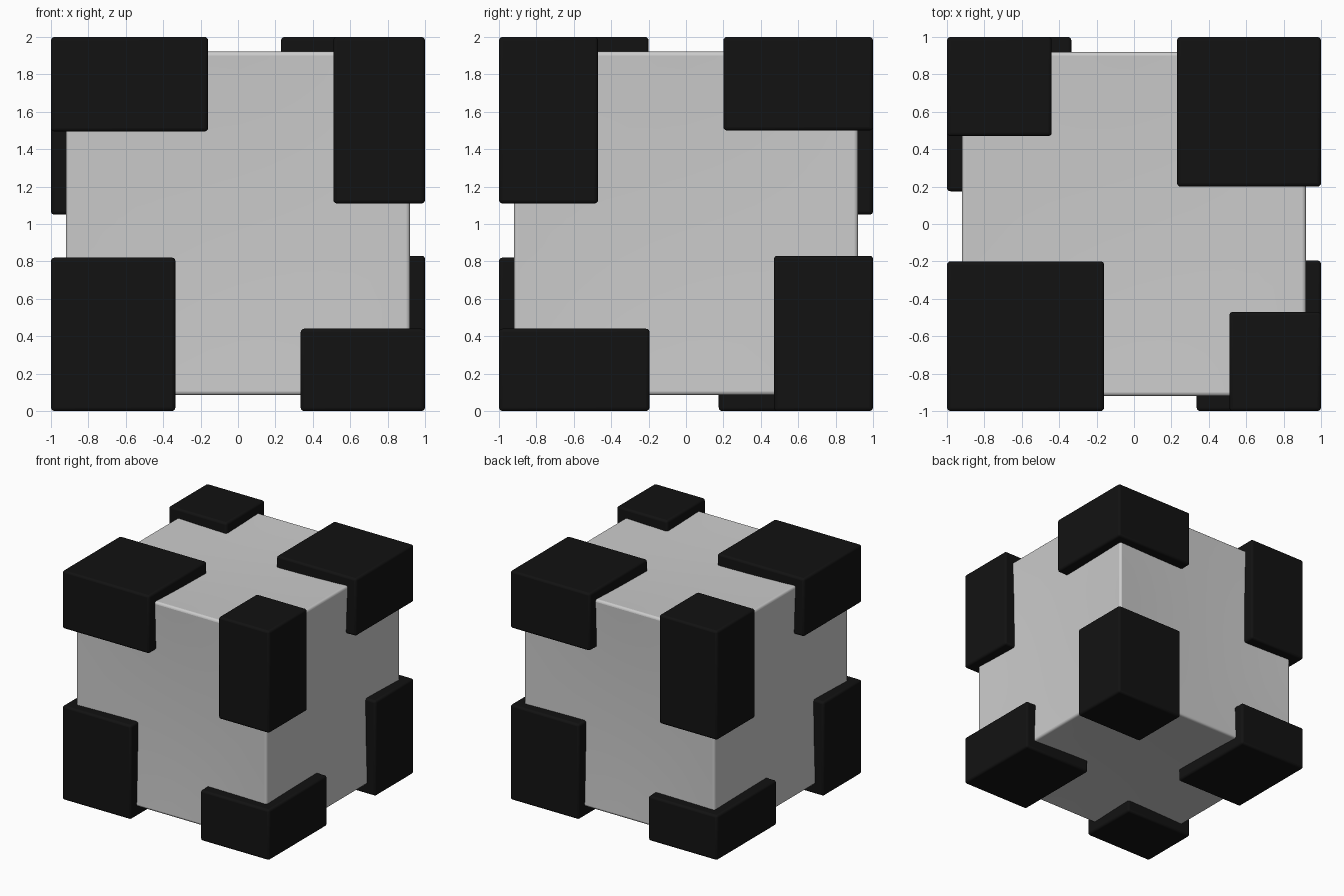
import bpy, bmesh
from mathutils import Vector

if "Cube" in bpy.data.objects:
    bpy.data.objects.remove(bpy.data.objects["Cube"])

black = bpy.data.materials.new("black")
black.diffuse_color = (0.006, 0.006, 0.006, 1)
black.use_nodes = True
black.node_tree.nodes["Principled BSDF"].inputs["Base Color"].default_value = black.diffuse_color


def box(name, lo, hi, bevel, cuts=0, dish=0.0, mat=None):
    """Rounded box between two corners, with optionally dished faces."""
    lo, hi = Vector(lo), Vector(hi)
    mid, half = (lo + hi) / 2, (hi - lo) / 2
    bm = bmesh.new()
    bmesh.ops.create_cube(bm, size=2)
    if cuts:
        bmesh.ops.subdivide_edges(bm, edges=bm.edges[:], cuts=cuts, use_grid_fill=True)
    for v in bm.verts:
        p = v.co.copy()
        for i in range(3):
            if abs(p[i]) > 0.999:
                a, b = p[(i + 1) % 3], p[(i + 2) % 3]
                v.co[i] = p[i] * (1 - dish * (1 - a * a) * (1 - b * b))
        v.co = Vector([v.co[i] * half[i] for i in range(3)])
    mesh = bpy.data.meshes.new(name)
    bm.to_mesh(mesh)
    bm.free()
    obj = bpy.data.objects.new(name, mesh)
    obj.location = mid
    bpy.context.collection.objects.link(obj)
    mod = obj.modifiers.new("rounded_edges", 'BEVEL')
    mod.width = bevel
    mod.segments = 3
    mod.limit_method = 'ANGLE'
    if mat:
        mesh.materials.append(mat)
    bpy.ops.object.select_all(action='DESELECT')
    obj.select_set(True)
    bpy.context.view_layer.objects.active = obj
    bpy.ops.object.shade_smooth_by_angle()


# Cube body with very slightly hollow faces
box("body", (-0.92, -0.92, 0.085), (0.92, 0.92, 1.922), 0.02, cuts=11, dish=0.025)

# Corner blocks: signs of the corner, and the inner corner position
blocks = {
    "top_front_left": ((-1, -1, 1), (-0.16, -0.20, 1.495)),
    "top_front_right": ((1, -1, 1), (0.51, -0.47, 1.11)),
    "top_back_left": ((-1, 1, 1), (-0.44, 0.47, 1.05)),
    "top_back_right": ((1, 1, 1), (0.23, 0.20, 1.50)),
    "bottom_front_left": ((-1, -1, -1), (-0.335, -0.47, 0.82)),
    "bottom_front_right": ((1, -1, -1), (0.335, -0.195, 0.44)),
    "bottom_back_left": ((-1, 1, -1), (-0.335, 0.175, 0.39)),
    "bottom_back_right": ((1, 1, -1), (0.335, 0.47, 0.83)),
}
for name, (sign, inner) in blocks.items():
    outer = (sign[0], sign[1], 1 + sign[2])
    lo = [min(a, b) for a, b in zip(outer, inner)]
    hi = [max(a, b) for a, b in zip(outer, inner)]
    box(name + "_block", lo, hi, 0.018, mat=black)
